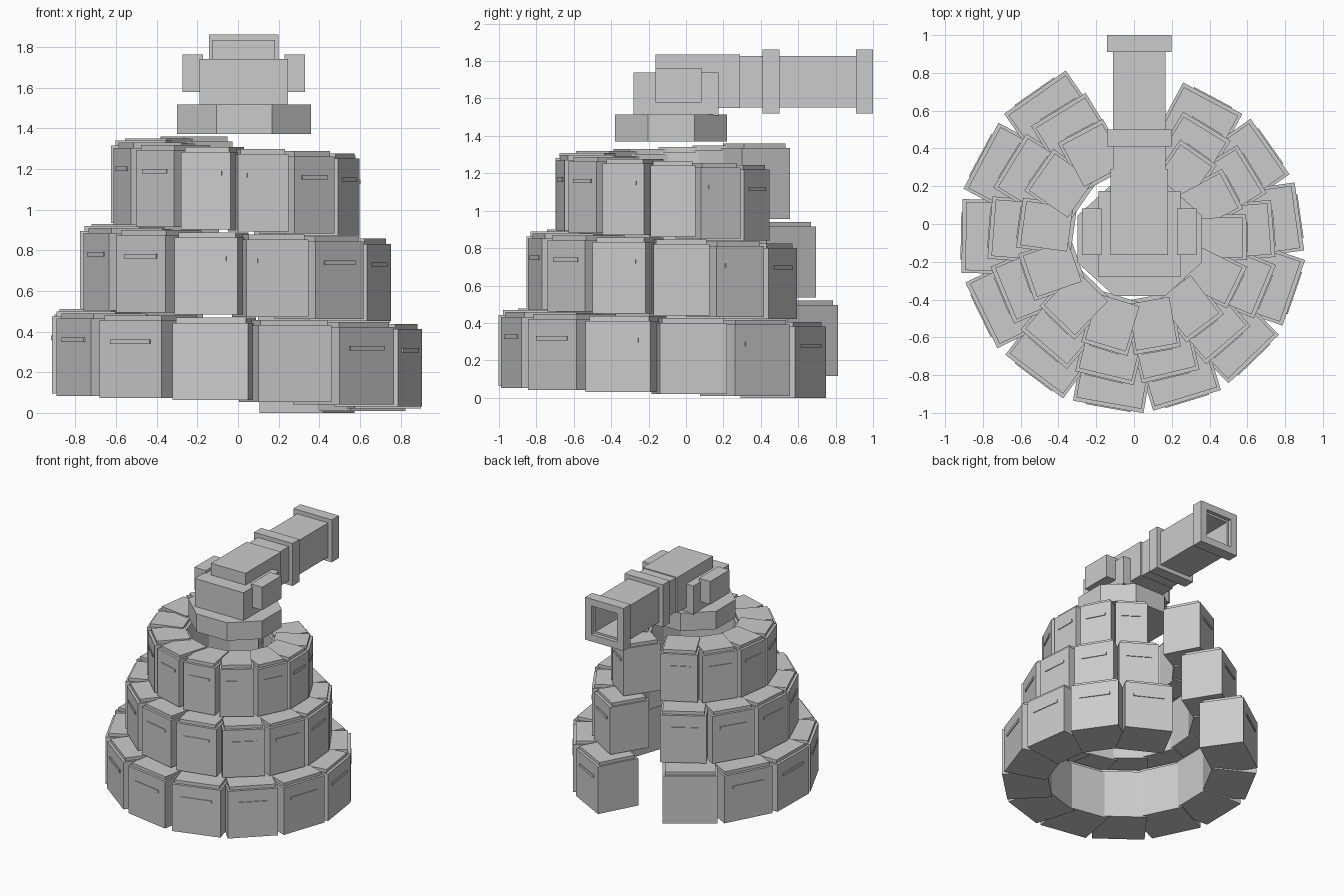
import bpy
import bmesh
from math import radians, cos, sin
from mathutils import Matrix, Vector

cube = bpy.data.objects.get("Cube")
if cube:
    bpy.data.objects.remove(cube, do_unlink=True)

# Plain grey finish shared by all parts
grey = bpy.data.materials.new("plain_grey")
grey.use_nodes = True
GREY = (0.6, 0.6, 0.6, 1)
grey.diffuse_color = GREY
grey.node_tree.nodes["Principled BSDF"].inputs["Base Color"].default_value = GREY


def finish(name, bm):
    mesh = bpy.data.meshes.new(name)
    bm.to_mesh(mesh)
    bm.free()
    mesh.materials.append(grey)
    obj = bpy.data.objects.new(name, mesh)
    bpy.context.collection.objects.link(obj)
    return obj


def add_box(bm, lo, hi, frame=Matrix()):
    lo, hi = Vector(lo), Vector(hi)
    place = Matrix.Translation((lo + hi) / 2) @ Matrix.Diagonal((*(hi - lo), 1))
    return bmesh.ops.create_cube(bm, size=1, matrix=frame @ place)["verts"]


def box(name, lo, hi):
    bm = bmesh.new()
    add_box(bm, lo, hi)
    return finish(name, bm)


# Crates: body, inset lid and slim handle, local +x faces outward
CENTRE = Vector((0.02, -0.08, 0))


def crate(name, angle, radius, depth, z):
    half = radius * 0.21
    out = Vector((cos(angle), sin(angle), 0)) * radius
    frame = Matrix.Translation(CENTRE + out + Vector((0, 0, z))) @ Matrix.Rotation(angle, 4, "Z")
    bm = bmesh.new()
    add_box(bm, (-depth, -half, 0), (0, half, 0.38), frame)
    add_box(bm, (0.02 - depth, 0.015 - half, 0.38), (-0.02, half - 0.015, 0.405), frame)
    add_box(bm, (-0.01, -half * 0.64, 0.265), (0.006, half * 0.64, 0.287), frame)
    finish(name, bm)


# Three rising rings, each open at the back: start angle, radius, growth, depth, height
tiers = {
    "lower": (62, 0.845, 0.0095, 0.33, 0.0),
    "middle": (58.5, 0.7, 0.0095, 0.31, 0.42),
    "upper": (55, 0.56, 0.008, 0.29, 0.84),
}
for tier, (start, radius, growth, depth, base) in tiers.items():
    for k in range(12):
        crate(f"{tier}_crate_{k + 1}", radians(start - 27 * k),
              radius + growth * k, depth, base + 0.0105 * k)

# Eight-sided turret base
bm = bmesh.new()
turn = Matrix.Rotation(radians(22.5), 4, "Z")
bmesh.ops.create_cone(bm, cap_ends=True, segments=8, radius1=1, radius2=1, depth=1, matrix=turn)
grow = 1 / cos(radians(22.5))
bm.transform(Matrix.Translation((0.03, -0.08, 1.443))
             @ Matrix.Diagonal((0.329 * grow, 0.3 * grow, 0.145, 1)))
finish("turret_base", bm)

# Turret body with a pod on each side
MID = 0.028
box("turret_body", (MID - 0.217, -0.28, 1.51), (MID + 0.217, 0.175, 1.74))
for name, side in (("left_pod", 1), ("right_pod", -1)):
    xs = sorted((MID + side * 0.2, MID + side * 0.302))
    box(name, (xs[0], -0.163, 1.578), (xs[1], 0.083, 1.763))
box("receiver", (MID - 0.153, -0.163, 1.55), (MID + 0.153, 0.29, 1.835))


# Square barrel sections
AXIS = 1.69


def section(name, half, y0, y1, bore=()):
    bm = bmesh.new()
    add_box(bm, (MID - half, y0, AXIS - half), (MID + half, y1, AXIS + half))
    bm.normal_update()
    mouth = max(bm.faces, key=lambda f: f.calc_center_median().y)
    for rim, sink in bore:
        bmesh.ops.inset_region(bm, faces=[mouth], thickness=rim)
        wall = bmesh.ops.inset_region(bm, faces=[mouth], thickness=0.0001)["faces"]
        for v in mouth.verts:
            v.co.y -= sink
    return finish(name, bm)


section("barrel", 0.138, 0.27, 0.92)
section("barrel_collar", 0.171, 0.41, 0.5)
bpy.data.objects.remove(bpy.data.objects["barrel"], do_unlink=True)
section("barrel", 0.138, 0.27, 0.97, ((0.055, 0.4),))

# Open muzzle frame around the barrel end
bm = bmesh.new()
for side in (-1, 1):
    a, b = sorted((side * 0.115, side * 0.171))
    add_box(bm, (MID + a, 0.91, AXIS - 0.171), (MID + b, 1.0, AXIS + 0.171))
    add_box(bm, (MID - 0.115, 0.91, AXIS + a), (MID + 0.115, 1.0, AXIS + b))
finish("muzzle_frame", bm)
